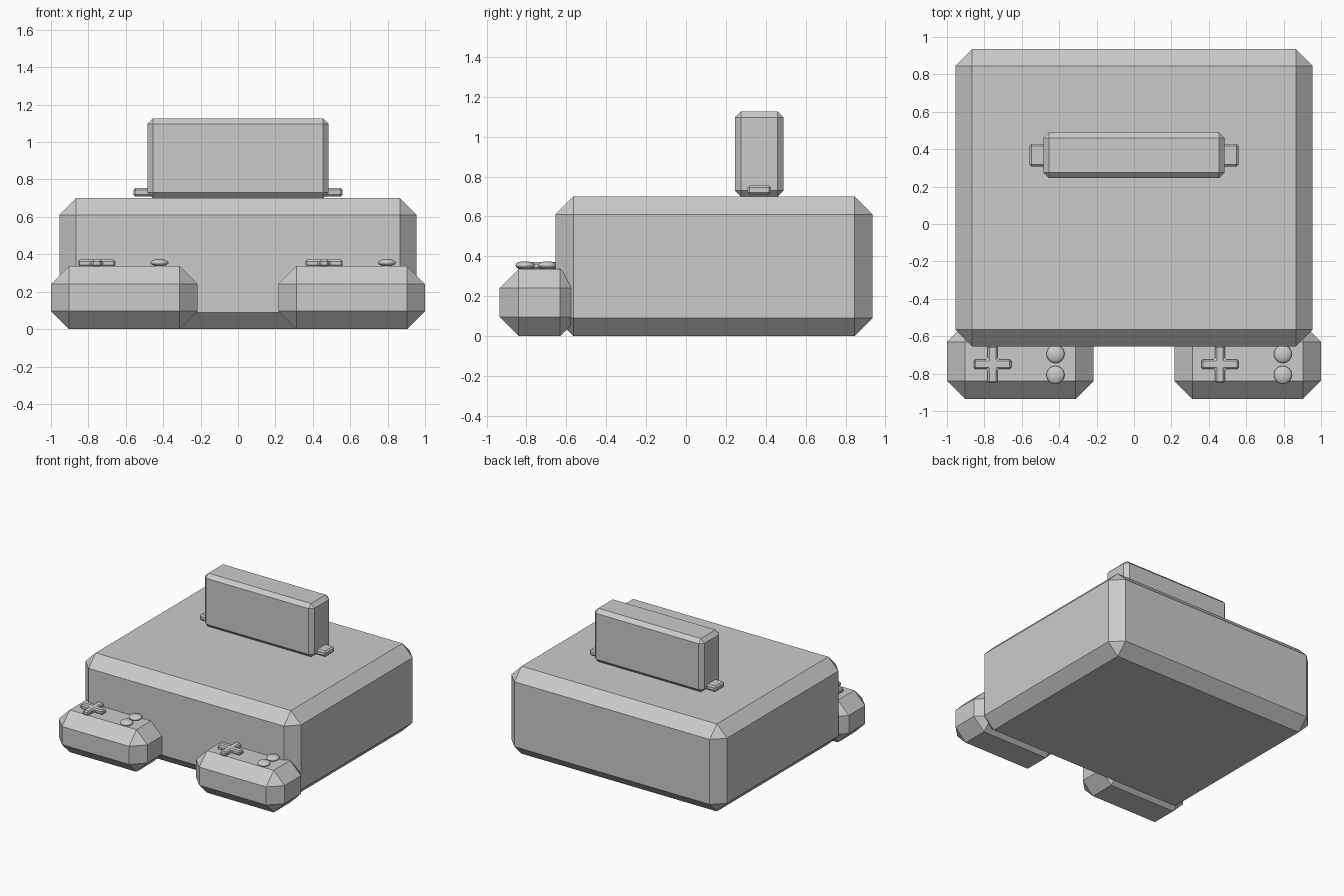
import bpy
import bmesh
from mathutils import Vector

cube = bpy.data.objects.get("Cube")
if cube:
    bpy.data.objects.remove(cube, do_unlink=True)

# Single grey plastic colour
grey = bpy.data.materials.new("grey plastic")
grey.use_nodes = True
colour = (0.6, 0.6, 0.6, 1)
grey.diffuse_color = colour
grey.node_tree.nodes["Principled BSDF"].inputs["Base Color"].default_value = colour


def finish(name, bm, location):
    bmesh.ops.recalc_face_normals(bm, faces=bm.faces)
    mesh = bpy.data.meshes.new(name)
    bm.to_mesh(mesh)
    bm.free()
    mesh.materials.append(grey)
    obj = bpy.data.objects.new(name, mesh)
    obj.location = location
    bpy.context.collection.objects.link(obj)
    return obj


def chamfer(bm, width):
    bmesh.ops.bevel(bm, geom=bm.edges[:], offset=width, segments=1,
                    affect='EDGES', clamp_overlap=True)


def chamfered_box(name, low, high, width):
    low, high = Vector(low), Vector(high)
    bm = bmesh.new()
    bmesh.ops.create_cube(bm, size=1)
    bmesh.ops.scale(bm, vec=high - low, verts=bm.verts)
    chamfer(bm, width)
    return finish(name, bm, (low + high) / 2)


def direction_pad(name, location, reach=0.1, half=0.026, height=0.036):
    # Plus-shaped outline, one arm at a time, extruded upward
    bm = bmesh.new()
    arm = [(half, half), (half, reach), (-half, reach)]
    outline = []
    for turn in range(4):
        outline += [bm.verts.new((x, y, -height / 2)) for x, y in arm]
        arm = [(-y, x) for x, y in arm]
    face = bm.faces.new(outline)
    top = bmesh.ops.extrude_face_region(bm, geom=[face])["geom"]
    bmesh.ops.translate(bm, vec=(0, 0, height),
                        verts=[v for v in top if isinstance(v, bmesh.types.BMVert)])
    bmesh.ops.recalc_face_normals(bm, faces=bm.faces)
    sharp = [e for e in bm.edges if e.calc_face_angle(0) > 0.1]
    bmesh.ops.bevel(bm, geom=sharp, offset=0.009, segments=1, affect='EDGES')
    return finish(name, bm, location)


def button(name, location):
    bm = bmesh.new()
    bmesh.ops.create_uvsphere(bm, u_segments=32, v_segments=16, radius=0.048)
    bmesh.ops.scale(bm, vec=(1, 1, 0.42), verts=bm.verts)
    for f in bm.faces:
        f.smooth = True
    return finish(name, bm, location)


# Console body
chamfered_box("console_body", (-0.955, -0.655, 0), (0.955, 0.935, 0.7), 0.09)

# Cartridge and the bar whose ends stick out as tabs
chamfered_box("cartridge", (-0.485, 0.245, 0.7), (0.485, 0.49, 1.127), 0.03)
chamfered_box("cartridge_bar", (-0.56, 0.308, 0.71), (0.56, 0.427, 0.755), 0.011)

# Two identical controllers
for side, x in (("right", -0.608), ("left", 0.608)):
    chamfered_box(side + "_controller", (x - 0.392, -0.935, 0),
                  (x + 0.392, -0.535, 0.337), 0.096)
    direction_pad(side + "_direction_pad", (x - 0.148, -0.75, 0.353))
    for place, y in (("back", -0.695), ("front", -0.807)):
        button(f"{side}_{place}_button", (x + 0.188, y, 0.355))
